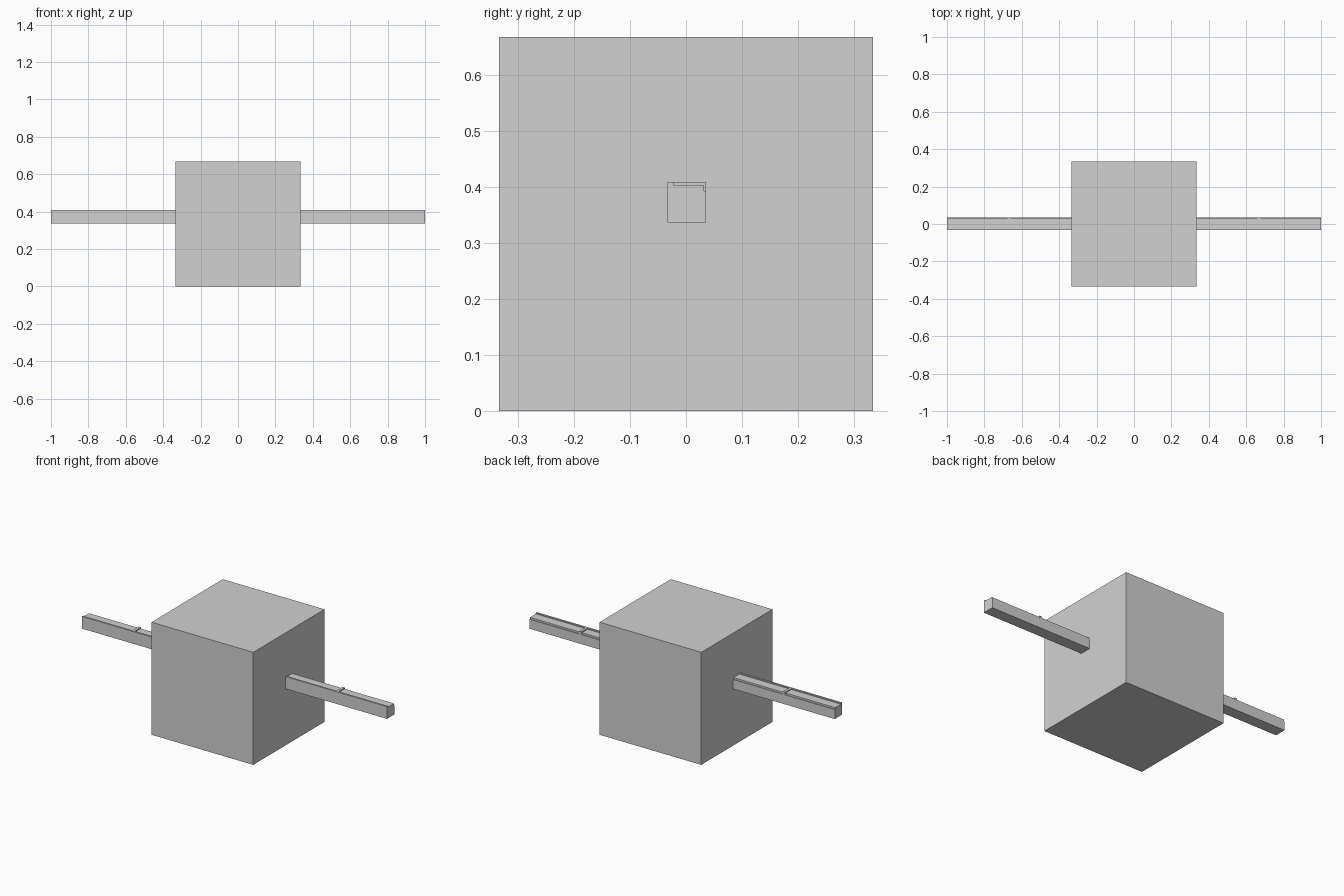
import bpy
import bmesh

if "Cube" in bpy.data.objects:
    bpy.data.objects.remove(bpy.data.objects["Cube"])

grey = bpy.data.materials.new("light grey")
grey.diffuse_color = (0.64, 0.64, 0.64, 1)
grey.use_nodes = True
grey.node_tree.nodes["Principled BSDF"].inputs["Base Color"].default_value = grey.diffuse_color


def finish(name, bm):
    bmesh.ops.recalc_face_normals(bm, faces=bm.faces)
    mesh = bpy.data.meshes.new(name)
    bm.to_mesh(mesh)
    bm.free()
    mesh.materials.append(grey)
    obj = bpy.data.objects.new(name, mesh)
    bpy.context.collection.objects.link(obj)
    return obj


def extrude_profile(name, profile, x0, x1):
    """Sweep a (y, z) outline along x."""
    bm = bmesh.new()
    face = bm.faces.new([bm.verts.new((x0, y, z)) for y, z in profile])
    swept = bmesh.ops.extrude_face_region(bm, geom=[face])["geom"]
    verts = [v for v in swept if isinstance(v, bmesh.types.BMVert)]
    bmesh.ops.translate(bm, verts=verts, vec=(x1 - x0, 0, 0))
    return finish(name, bm)


# Central cube
H = 1 / 3
extrude_profile("body_cube", [(-H, 0), (H, 0), (H, 2 * H), (-H, 2 * H)], -H, H)

# Arm section with a front lip and a stepped back edge
arm = [(-0.033, 0.336), (0.036, 0.336), (0.036, 0.392), (0.032, 0.392),
       (0.032, 0.402), (-0.022, 0.402), (-0.022, 0.408), (-0.033, 0.408)]
# Narrow cross rib filling the steps halfway along each arm
rib = [(-0.023, 0.400), (0.031, 0.400), (0.031, 0.391), (0.036, 0.391),
       (0.036, 0.408), (-0.023, 0.408)]

for side, s in (("right", 1), ("left", -1)):
    extrude_profile(side + "_arm", arm, s * H, s)
    extrude_profile(side + "_arm_rib", rib, s * 0.66, s * 0.675)
